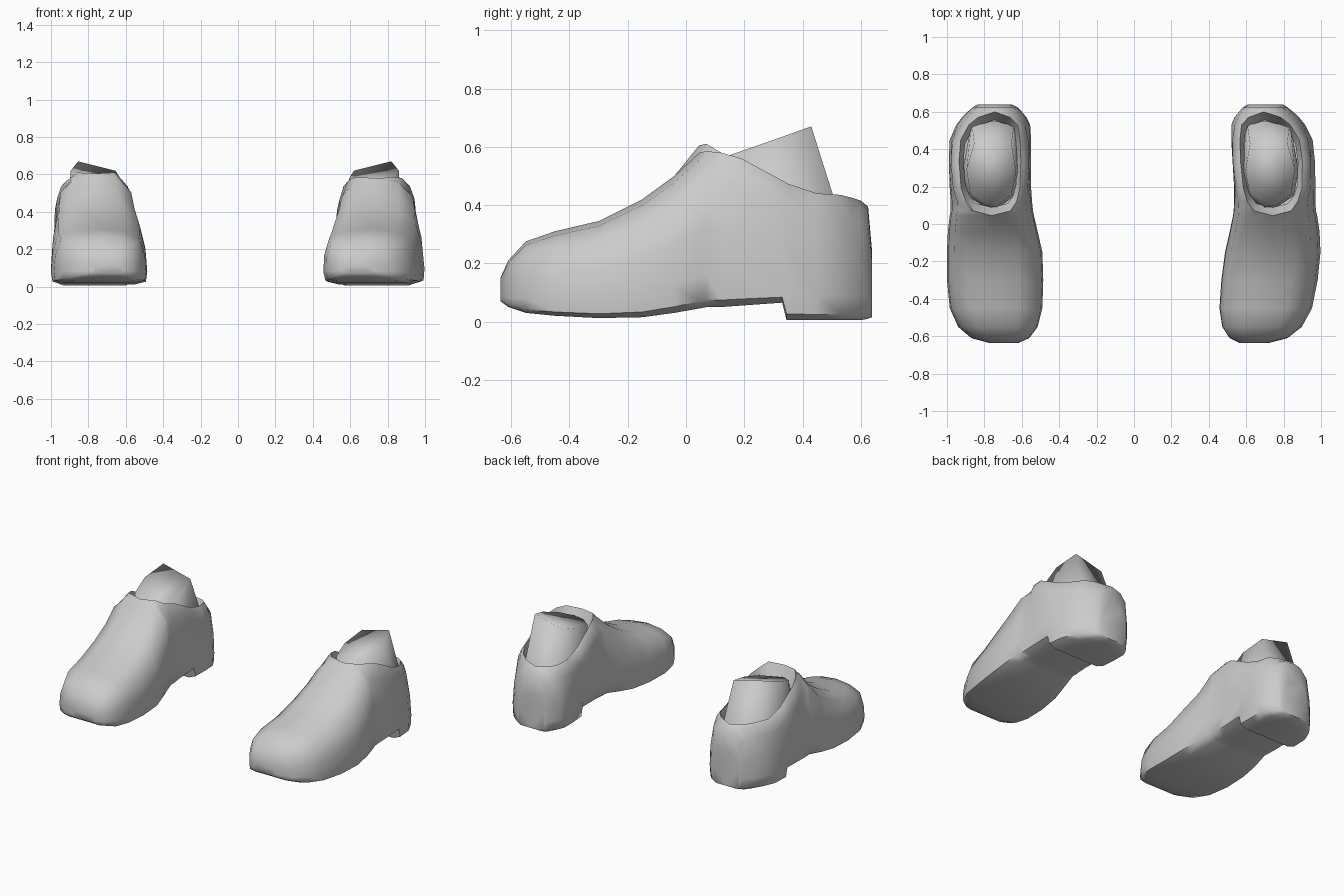
import bpy, bmesh
from math import radians

default_cube = bpy.data.objects.get("Cube")
if default_cube:
    bpy.data.objects.remove(default_cube, do_unlink=True)

grey = bpy.data.materials.new("plain_grey")
grey.use_nodes = True
grey.diffuse_color = (0.6, 0.6, 0.6, 1)
for node in grey.node_tree.nodes:
    if node.type == "BSDF_PRINCIPLED":
        node.inputs["Base Color"].default_value = grey.diffuse_color
        node.inputs["Roughness"].default_value = 0.7

# Cross-sections toe to heel: y, inner edge, outer edge, sole z, top z, opening width
SECTIONS = [
    (-.637, .62, .77, .07, .15, 0),
    (-.61, .56, .87, .05, .21, 0),
    (-.55, .515, .94, .03, .275, 0),
    (-.45, .49, .985, .02, .31, 0),
    (-.3, .485, 1, .012, .345, 0),
    (-.15, .49, 1, .015, .42, 0),
    (-.04, .515, .995, .03, .5, 0),
    (.045, .535, .985, .045, .58, 0),
    (.07, .54, .98, .05, .585, .45),
    (.12, .545, .98, .05, .58, .62),
    (.19, .55, .985, .055, .56, .72),
    (.33, .55, .99, .065, .485, .75),
    (.345, .55, .99, .005, .475, .75),
    (.45, .55, .985, .005, .44, .73),
    (.53, .555, .95, .005, .435, .66),
    (.57, .575, .92, .005, .425, .5),
    (.6, .6, .89, .005, .415, 0),
    (.625, .625, .86, .01, .395, 0),
    (.638, .65, .84, .015, .25, 0),
]

# Slanted top edge of the ankle insert: outward offset, y, z
INSERT_RIM = [
    (.09, .43, .67), (-.11, .43, .62), (-.135, .28, .58), (-.11, .16, .55),
    (-.03, .09, .535), (.03, .1, .55), (.11, .16, .575), (.13, .29, .62),
]


def half_profile(rim):
    """Half cross-section from sole centre up to the rim, in unit width and height."""
    return [(0, 0), (.74, 0), (.97, .045), (1, .2), (.97, .5),
            (max(.84, rim + .2), .82), (max(.5, rim + .1), .95), (rim, 1)]


def lean(y, v, side):
    """The left shoe bends slightly inward at both ends and at the top."""
    if side < 0:
        return 0
    return .06 * max(0, y) + .1 * max(0, -.15 - y) + .015 * v


def finish(bm, name, angle):
    bmesh.ops.recalc_face_normals(bm, faces=bm.faces)
    mesh = bpy.data.meshes.new(name)
    bm.to_mesh(mesh)
    bm.free()
    mesh.materials.append(grey)
    obj = bpy.data.objects.new(name, mesh)
    bpy.context.collection.objects.link(obj)
    bpy.ops.object.select_all(action="DESELECT")
    obj.select_set(True)
    bpy.context.view_layer.objects.active = obj
    bpy.ops.object.shade_smooth_by_angle(angle=radians(angle))


def bridge(bm, first, second, closed=False):
    count = len(first)
    for i in range(count if closed else count - 1):
        j = (i + 1) % count
        bm.faces.new((first[i], first[j], second[j], second[i]))


def build_shoe(side, name):
    bm = bmesh.new()
    rows = []
    for y, inner, outer, low, high, rim in SECTIONS:
        mid, half = (inner + outer) / 2, (outer - inner) / 2
        # The right shoe has a slightly taller front collar
        if side < 0 and 0 < y < .1:
            high += .025
        prof = half_profile(rim)
        loop = prof[::-1] + [(-u, v) for u, v in prof[1:]]
        rows.append([bm.verts.new((side * (mid - lean(y, v, side) + half * u), y,
                                   low + (high - low) * v)) for u, v in loop])
    for a, b in zip(rows, rows[1:]):
        bridge(bm, a, b)
    bm.faces.new(rows[0][:-1])
    bm.faces.new(rows[-1][:-1])
    bmesh.ops.remove_doubles(bm, verts=bm.verts, dist=.0005)

    # Collar lip folded inward and down around the opening
    opening = [e for e in bm.edges if e.is_boundary]
    made = bmesh.ops.extrude_edge_only(bm, edges=opening)["geom"]
    lip = [v for v in made if isinstance(v, bmesh.types.BMVert)]
    centre = sum(v.co.x for v in lip) / len(lip)
    for v in lip:
        v.co.x = centre + (v.co.x - centre) * .86
        v.co.y = .32 + (v.co.y - .32) * .84
        v.co.z -= .09
    finish(bm, name, 60)


def build_insert(side, centre, name):
    # Ankle stub standing inside the collar, its slanted top highest at the back
    bm = bmesh.new()
    top, base = [], []
    for s, y, z in INSERT_RIM:
        spread = 1.9 if y > .4 else 1.05
        top.append(bm.verts.new((side * (centre + s), y, z)))
        base.append(bm.verts.new((side * (centre + s * 1.15), .3 + (y - .3) * spread, .3)))
    bridge(bm, top, base, closed=True)
    bm.faces.new(top)
    finish(bm, name, 150)


for side, label, centre in ((-1, "right", .765), (1, "left", .73)):
    build_shoe(side, label + "_shoe")
    build_insert(side, centre, label + "_ankle_insert")
